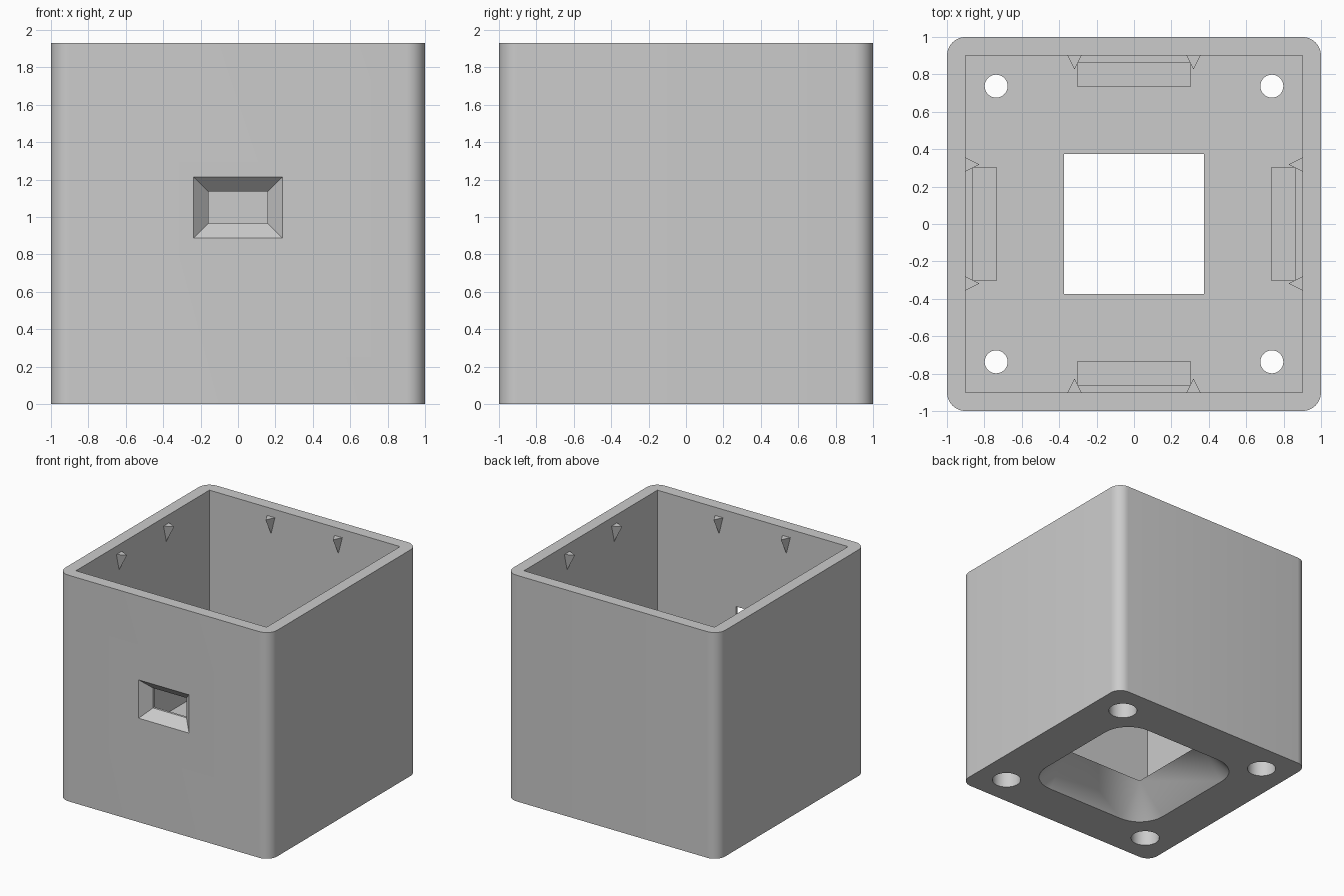
import bpy, bmesh, math
from mathutils import Matrix, Vector

cube = bpy.data.objects.get("Cube")
if cube:
    bpy.data.objects.remove(cube, do_unlink=True)

grey = bpy.data.materials.new("light_grey")
grey.use_nodes = True
grey.diffuse_color = (0.6, 0.6, 0.6, 1)
grey.node_tree.nodes["Principled BSDF"].inputs["Base Color"].default_value = grey.diffuse_color

HEIGHT, WALL, FLOOR = 1.93, 0.9, 0.245
SIDES = [Matrix.Rotation(math.radians(90 * i), 4, "Z") for i in range(4)]


def outline(hx, hy, r, steps=8):
    """Rounded rectangle points, counter-clockwise."""
    points = []
    for i, (sx, sy) in enumerate([(1, 1), (-1, 1), (-1, -1), (1, -1)]):
        for k in range(steps + 1):
            a = math.pi / 2 * (i + k / steps)
            points.append((sx * (hx - r) + r * math.cos(a), sy * (hy - r) + r * math.sin(a)))
    return points


def loft(name, rings, matrix=Matrix()):
    """Solid through rounded rectangles given as (half x, half y, radius, z)."""
    bm = bmesh.new()
    loops = [[bm.verts.new((x, y, z)) for x, y in outline(hx, hy, r)] for hx, hy, r, z in rings]
    n = len(loops[0])
    for low, high in zip(loops, loops[1:]):
        for i in range(n):
            j = (i + 1) % n
            bm.faces.new((low[i], low[j], high[j], high[i]))
    bm.faces.new(loops[0][::-1])
    bm.faces.new(loops[-1])
    bmesh.ops.remove_doubles(bm, verts=bm.verts, dist=1e-5)
    bmesh.ops.recalc_face_normals(bm, faces=bm.faces)
    bm.transform(matrix)
    return finish(name, bm)


def finish(name, bm):
    mesh = bpy.data.meshes.new(name)
    bm.to_mesh(mesh)
    bm.free()
    mesh.materials.append(grey)
    obj = bpy.data.objects.new(name, mesh)
    bpy.context.collection.objects.link(obj)
    return obj


def activate(obj):
    bpy.ops.object.select_all(action="DESELECT")
    obj.select_set(True)
    bpy.context.view_layer.objects.active = obj


# Outer shell
housing = loft("housing", [(1, 1, 0.1, 0), (1, 1, 0.1, HEIGHT)])

# Main cavity, open at the top
cutters = [loft("cavity_cutter", [(WALL, WALL, 0, FLOOR), (WALL, WALL, 0, HEIGHT + 0.1)])]

# Square floor opening, flaring downward with conical corners
cutters.append(loft("floor_opening_cutter", [
    (0.64, 0.64, 0.265, -0.02), (0.375, 0.375, 0, FLOOR), (0.375, 0.375, 0, 0.4)]))

# Bevelled window in the front wall
cutters.append(loft("window_cutter", [
    (0.158, 0.085, 0, 0.85), (0.158, 0.085, 0, 0.92), (0.2575, 0.183, 0, 1.02)],
    Matrix.Translation((0, 0, 1.05)) @ Matrix.Rotation(math.radians(90), 4, "X")))

# Counterbored screw holes and shallow floor slots, one per corner and side
for turn in SIDES:
    cutters.append(loft("screw_hole_cutter", [
        (0.115, 0.115, 0.115, -0.02), (0.115, 0.115, 0.115, 0.14),
        (0.0615, 0.0615, 0.0615, 0.14), (0.0615, 0.0615, 0.0615, 0.4)],
        turn @ Matrix.Translation((0.737, 0.737, 0))))
    cutters.append(loft("slot_cutter", [(0.302, 0.064, 0, 0.125), (0.302, 0.064, 0, 0.4)],
                        turn @ Matrix.Translation((0, 0.8, 0))))

activate(housing)
for cutter in cutters:
    cutter.hide_render = True
    mod = housing.modifiers.new("cut", "BOOLEAN")
    mod.operation = "DIFFERENCE"
    mod.solver = "EXACT"
    mod.object = cutter
    bpy.ops.object.modifier_apply(modifier=mod.name)
    bpy.data.objects.remove(cutter, do_unlink=True)
bpy.ops.object.shade_smooth_by_angle(angle=math.radians(30))

# Snap pegs: small wedges on the inner walls, tapering down to a point
bm = bmesh.new()
for turn in SIDES:
    for x in (-0.318, 0.318):
        corners = [(x - 0.037, WALL, 1.86), (x + 0.037, WALL, 1.86),
                   (x, WALL - 0.075, 1.86), (x, WALL, 1.715)]
        a, b, tip, foot = [bm.verts.new(turn @ Vector(c)) for c in corners]
        for face in ((a, b, tip), (a, tip, foot), (tip, b, foot), (b, a, foot)):
            bm.faces.new(face)
bmesh.ops.recalc_face_normals(bm, faces=bm.faces)
finish("snap_pegs", bm)
